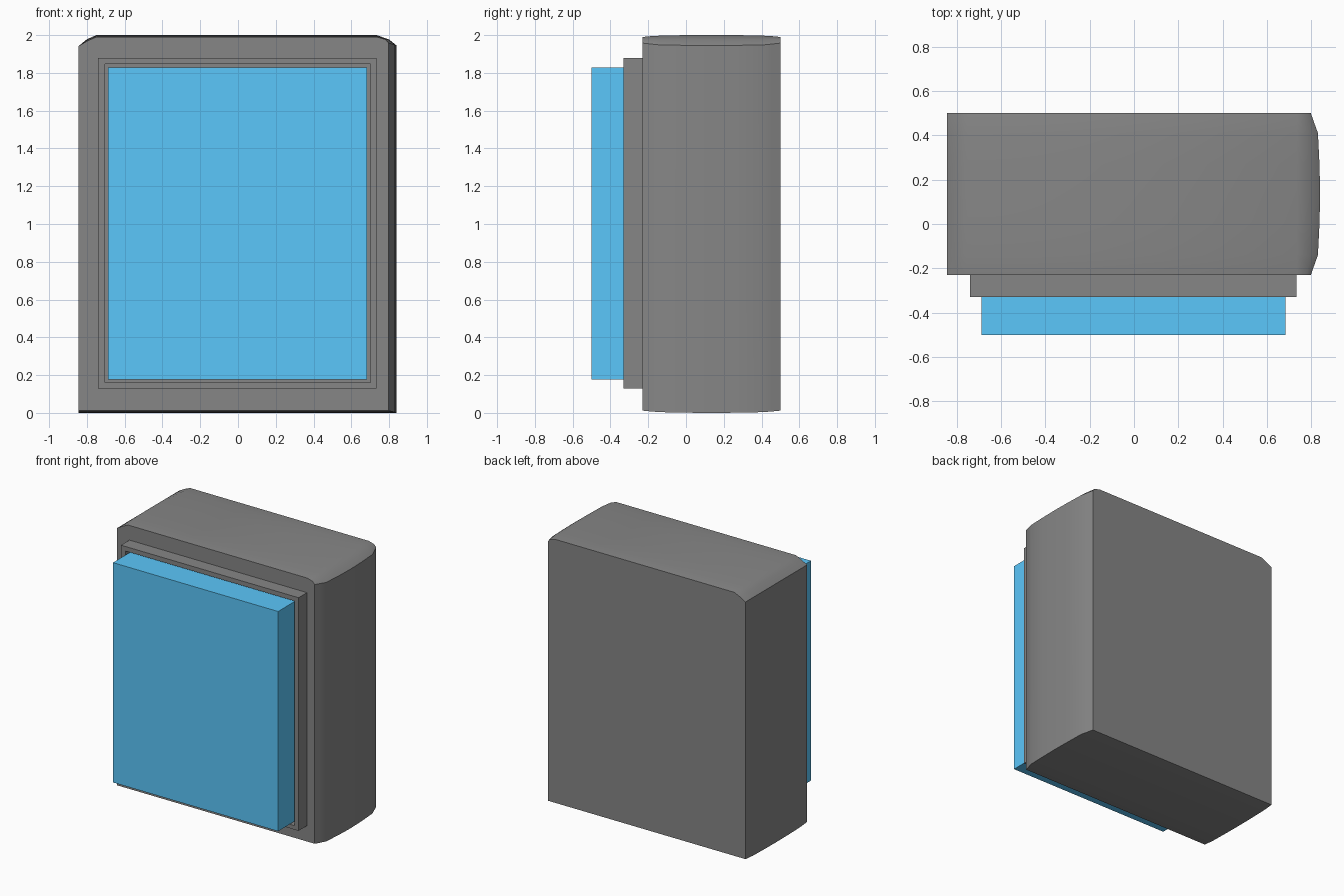
import bpy, bmesh

if "Cube" in bpy.data.objects:
    bpy.data.objects.remove(bpy.data.objects["Cube"])


def finish(name, bm, mat, smooth=False):
    bmesh.ops.recalc_face_normals(bm, faces=bm.faces)
    mesh = bpy.data.meshes.new(name)
    bm.to_mesh(mesh)
    bm.free()
    mesh.materials.append(mat)
    obj = bpy.data.objects.new(name, mesh)
    bpy.context.collection.objects.link(obj)
    if smooth:
        bpy.ops.object.select_all(action='DESELECT')
        obj.select_set(True)
        bpy.context.view_layer.objects.active = obj
        bpy.ops.object.shade_smooth_by_angle(angle=0.75)
    return obj


def material(name, color):
    mat = bpy.data.materials.new(name)
    mat.diffuse_color = (*color, 1)
    mat.use_nodes = True
    mat.node_tree.nodes["Principled BSDF"].inputs["Base Color"].default_value = mat.diffuse_color
    return mat


def loft(bm, rings, cap=True, closed=False):
    rows = [[bm.verts.new(p) for p in ring] for ring in rings]
    pairs = list(zip(rows, rows[1:])) + ([(rows[-1], rows[0])] if closed else [])
    for a, b in pairs:
        for i in range(len(a)):
            j = (i + 1) % len(a)
            bm.faces.new((a[i], a[j], b[j], b[i]))
    if cap:
        bm.faces.new(rows[0])
        bm.faces.new(rows[-1])


def rect(x0, x1, z0, z1, y):
    return [(x0, y, z0), (x1, y, z0), (x1, y, z1), (x0, y, z1)]


grey = material("dark_grey", (0.24, 0.24, 0.24))
blue = material("panel_blue", (0.105, 0.57, 0.96))


# Housing: outline lofted front to back, bulging on the right, top and bottom
def housing_ring(y, right, top, bottom):
    left = -0.844
    corner = 1.945 + (0.84 - right) * 0.3
    return [(left, y, bottom), (right, y, bottom), (right, y, corner),
            ((right + 0.76) / 2, y, (corner + top) / 2 + 0.004), (0.735, y, top),
            (-0.75, y, top), (-0.80, y, top - 0.022), (left, y, 1.942)]


stations = [(-0.23, 0.798, 1.990, 0.012), (-0.19, 0.812, 1.994, 0.008),
            (-0.14, 0.83, 1.997, 0.004), (0.0, 0.837, 2.0, 0.001),
            (0.135, 0.84, 2.0, 0.0), (0.27, 0.837, 2.0, 0.001),
            (0.41, 0.83, 1.997, 0.004), (0.46, 0.812, 1.994, 0.008),
            (0.50, 0.798, 1.990, 0.012)]
bm = bmesh.new()
loft(bm, [housing_ring(*s) for s in stations])
finish("housing", bm, grey, smooth=True)

# Raised frame with an open centre
outer, inner = (-0.741, 0.734, 0.13, 1.88), (-0.705, 0.702, 0.16, 1.846)
bm = bmesh.new()
loft(bm, [rect(*outer, -0.23), rect(*outer, -0.33),
          rect(*inner, -0.33), rect(*inner, -0.23)], cap=False, closed=True)
finish("screen_frame", bm, grey)

# Blue panel standing out of the frame
bm = bmesh.new()
loft(bm, [rect(-0.688, 0.683, 0.178, 1.828, y) for y in (-0.50, -0.23)])
finish("screen_panel", bm, blue)
